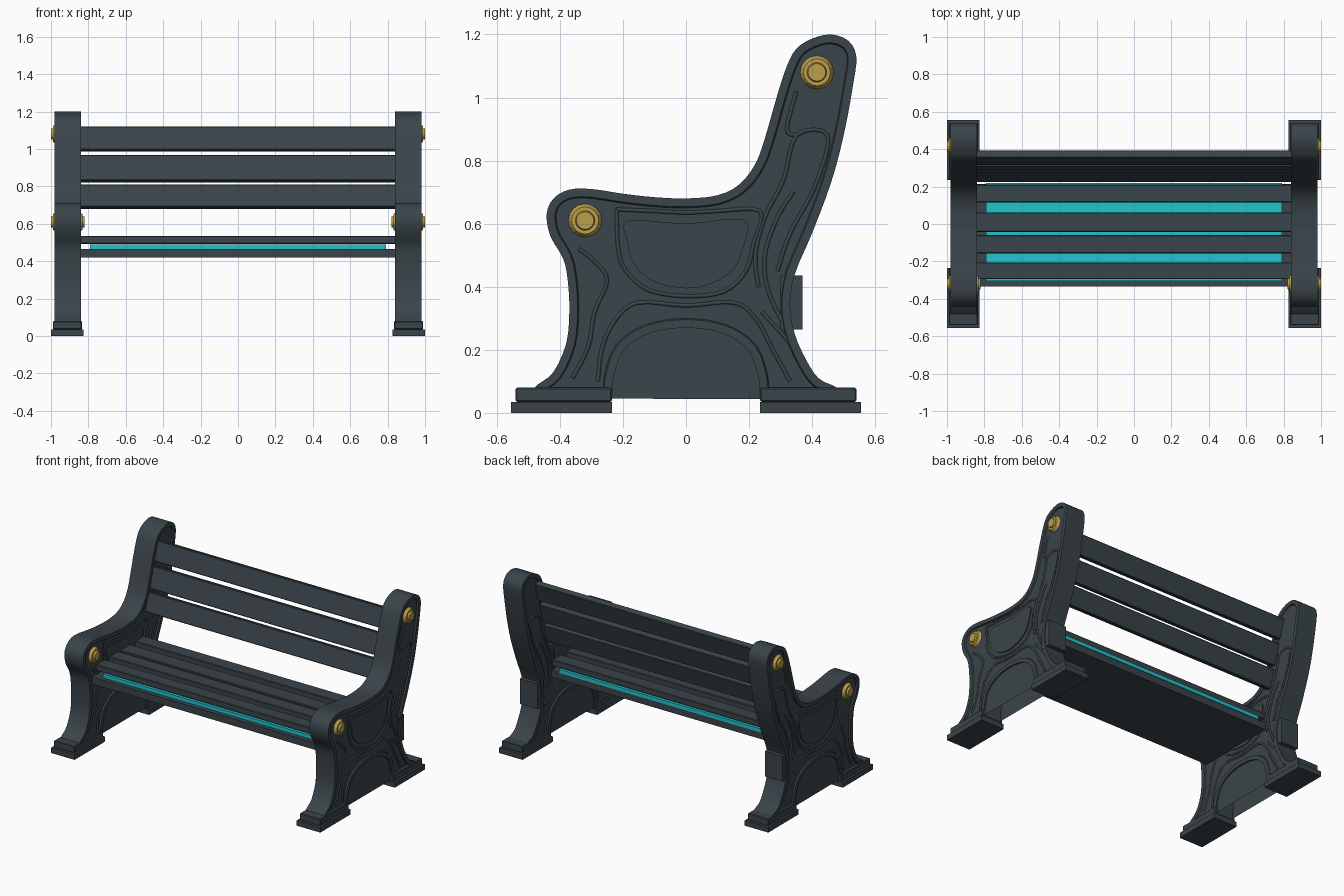
import bpy, bmesh, math
from mathutils import Vector, Matrix

cube = bpy.data.objects.get("Cube")
if cube:
    bpy.data.objects.remove(cube, do_unlink=True)


def material(name, rgb):
    m = bpy.data.materials.new(name)
    m.use_nodes = True
    m.diffuse_color = (*rgb, 1)
    m.node_tree.nodes["Principled BSDF"].inputs["Base Color"].default_value = (*rgb, 1)
    return m


IRON = material("dark slate iron", (0.042, 0.058, 0.068))
GOLD = material("brass", (0.5, 0.35, 0.07))
CYAN = material("bright cyan", (0.015, 0.55, 0.62))


def finish(name, bm, mat, smooth=False):
    bmesh.ops.recalc_face_normals(bm, faces=bm.faces)
    mesh = bpy.data.meshes.new(name)
    bm.to_mesh(mesh)
    bm.free()
    mesh.materials.append(mat)
    ob = bpy.data.objects.new(name, mesh)
    bpy.context.collection.objects.link(ob)
    if smooth:
        bpy.ops.object.select_all(action="DESELECT")
        ob.select_set(True)
        bpy.context.view_layer.objects.active = ob
        bpy.ops.object.shade_smooth_by_angle(angle=math.radians(35))
    return ob


def box(name, x, y, z, mat=IRON, tilt=0, bevel=0):
    """Box from (min, max) ranges, tilted about the x axis."""
    bm = bmesh.new()
    mid = Vector([sum(r) / 2 for r in (x, y, z)])
    size = [abs(r[1] - r[0]) for r in (x, y, z)]
    mat4 = Matrix.Translation(mid) @ Matrix.Rotation(tilt, 4, "X") @ Matrix.Diagonal((*size, 1))
    bmesh.ops.create_cube(bm, size=1, matrix=mat4)
    if bevel:
        bmesh.ops.bevel(bm, geom=bm.edges[:], offset=bevel, segments=1, affect="EDGES")
    return finish(name, bm, mat)


def spline(pts, steps=4, closed=False):
    """Catmull-Rom curve through 2D points."""
    p = [Vector(q) for q in pts]
    n = len(p)
    at = (lambda i: p[i % n]) if closed else (lambda i: p[max(0, min(n - 1, i))])
    out = []
    for i in range(n if closed else n - 1):
        a, b, c, d = (at(i + k) for k in (-1, 0, 1, 2))
        for s in range(steps):
            t = s / steps
            out.append(b + (c - a) * t / 2 + (a * 2 - b * 5 + c * 4 - d) * t * t / 2
                       + (b * 3 - a - c * 3 + d) * t ** 3 / 2)
    return out if closed else out + [p[-1]]


def prism(bm, pts, x0, x1):
    """Extrude a (y, z) outline along x; returns the two caps."""
    rings = [[bm.verts.new((x, p[0], p[1])) for p in pts] for x in (x0, x1)]
    caps = [bm.faces.new(r) for r in rings]
    n = len(pts)
    for i in range(n):
        j = (i + 1) % n
        bm.faces.new((rings[0][i], rings[0][j], rings[1][j], rings[1][i]))
    bmesh.ops.recalc_face_normals(bm, faces=bm.faces)
    return caps


# End frame outline, from front foot over the arm and back to the rear foot
upper = spline([(-.5, .06), (-.47, .09), (-.42, .13), (-.38, .22), (-.37, .32), (-.375, .42),
                (-.39, .49), (-.43, .56), (-.442, .63), (-.42, .68), (-.37, .708), (-.3, .71),
                (-.2, .695), (-.1, .684), (0, .68), (.1, .69), (.17, .725), (.22, .79),
                (.25, .87), (.29, 1.01), (.32, 1.1), (.35, 1.155), (.4, 1.187), (.46, 1.2),
                (.515, 1.18), (.54, 1.13), (.53, 1.04), (.5, .88), (.46, .73), (.4, .57),
                (.345, .44), (.33, .34), (.345, .25), (.38, .17), (.42, .11), (.47, .085),
                (.5, .06)], 3)
half_arch = spline([(.235, .06), (.228, .12), (.2, .195), (.14, .242), (.07, .264), (0, .27)], 3)
arch = half_arch + [Vector((-p.x, p.y)) for p in reversed(half_arch[:-1])]

# Raised ornament on the frame faces
panel = spline([(-.185, .61), (0, .6), (.185, .613), (.18, .52), (.15, .455), (.08, .41),
                (0, .395), (-.1, .415), (-.165, .47), (-.185, .54)], 3, True)
ribs = [
    [(-.22, .645), (-.215, .52), (-.19, .45), (-.12, .39), (0, .37), (.12, .385), (.19, .45),
     (.215, .54), (.235, .64), (.1, .64), (0, .635), (-.1, .64), (-.22, .645)],
    [(-.36, .11), (-.31, .21), (-.29, .32), (-.25, .42), (-.29, .48), (-.34, .52)],
    [(-.28, .1), (-.265, .21), (-.22, .3), (-.15, .35), (0, .34), (.15, .35), (.22, .3),
     (.27, .21), (.33, .1)],
    [(.31, .28), (.26, .39), (.25, .5), (.29, .62), (.34, .7)],
    [(.23, .4), (.22, .5), (.25, .62), (.31, .74), (.35, .88), (.45, .88), (.41, .72), (.33, .57),
     (.29, .45)],
    [(.35, .88), (.32, .9), (.35, 1.02)],
    [(.24, .32), (.33, .22), (.4, .1)],
]


def rib_object(name, x):
    curve = bpy.data.curves.new(name, "CURVE")
    curve.dimensions = "3D"
    curve.bevel_depth = .007
    curve.bevel_resolution = 1
    curve.use_fill_caps = True
    for rib in ribs:
        pts = spline(rib, 4)
        s = curve.splines.new("POLY")
        s.points.add(len(pts) - 1)
        for sp, p in zip(s.points, pts):
            sp.co = (x, p.x, p.y, 1)
    ob = bpy.data.objects.new(name, curve)
    bpy.context.collection.objects.link(ob)
    curve.materials.append(IRON)
    bpy.ops.object.select_all(action="DESELECT")
    ob.select_set(True)
    bpy.context.view_layer.objects.active = ob
    bpy.ops.object.convert(target="MESH")


def bolt(name, x, out, y, z):
    """Washer with a domed head, pointing along x in direction out."""
    bm = bmesh.new()
    for radius, top, depth, sides in ((.053, .043, .018, 16), (.036, .028, .03, 16)):
        centre = Matrix.Translation((x + out * depth / 2, y, z))
        turn = Matrix.Rotation(out * math.pi / 2, 4, "Y")
        bmesh.ops.create_cone(bm, cap_ends=True, segments=sides, radius1=radius, radius2=top,
                              depth=depth, matrix=centre @ turn)
    finish(name, bm, GOLD)


INNER, OUTER, RECESS = .84, .98, .01
for side, s in (("left", 1), ("right", -1)):
    # Frame with a rim around a recessed field on both faces
    bm = bmesh.new()
    caps = prism(bm, upper + arch, s * INNER, s * OUTER)
    for cap in caps:
        bmesh.ops.inset_region(bm, faces=[cap], thickness=.026, depth=0)
        bmesh.ops.inset_region(bm, faces=[cap], thickness=.004, depth=-RECESS)
    finish(side + "_end_frame", bm, IRON, True)

    for face, x, out in (("inner", INNER + RECESS, -1), ("outer", OUTER - RECESS, 1)):
        bm = bmesh.new()
        prism(bm, panel, s * x, s * (x + out * .007))
        finish(f"{side}_{face}_panel", bm, IRON)
        rib_object(f"{side}_{face}_ribs", s * x)
        bolt(f"{side}_{face}_arm_bolt", s * x, s * out, -.32, .61)
    bolt(side + "_back_bolt", s * (OUTER - RECESS), s, .415, 1.08)

    # Stepped feet and rear bracket
    for end, e in (("front", -1), ("rear", 1)):
        box(f"{side}_{end}_foot_base", (s * .825, s), (e * .235, e * .555), (0, .035))
        box(f"{side}_{end}_foot_step", (s * .835, s * .99), (e * .235, e * .54), (.035, .08), bevel=.004)
    box(side + "_rear_bracket", (s * .845, s * .975), (.3, .37), (.265, .435))

# Seat: base board, bright liner and slats
SPAN = (-.85, .85)
box("seat_base", SPAN, (-.335, .215), (.42, .466))
box("seat_liner", (-.79, .79), (-.305, .22), (.466, .49), CYAN)
for i, y in enumerate(((-.295, -.205), (-.157, -.06), (-.042, .062), (.116, .21))):
    box(f"seat_slat_{i + 1}", SPAN, y, (.493, .535), bevel=.004)

# Leaning back slats
LEAN = math.radians(-17)
for i, (z, height) in enumerate(((.745, .126), (.894, .142), (1.053, .13))):
    y = .262 + (z - .745) * .3
    box(f"back_slat_{i + 1}", SPAN, (y - .021, y + .021), (z - height / 2, z + height / 2),
        tilt=LEAN, bevel=.004)
